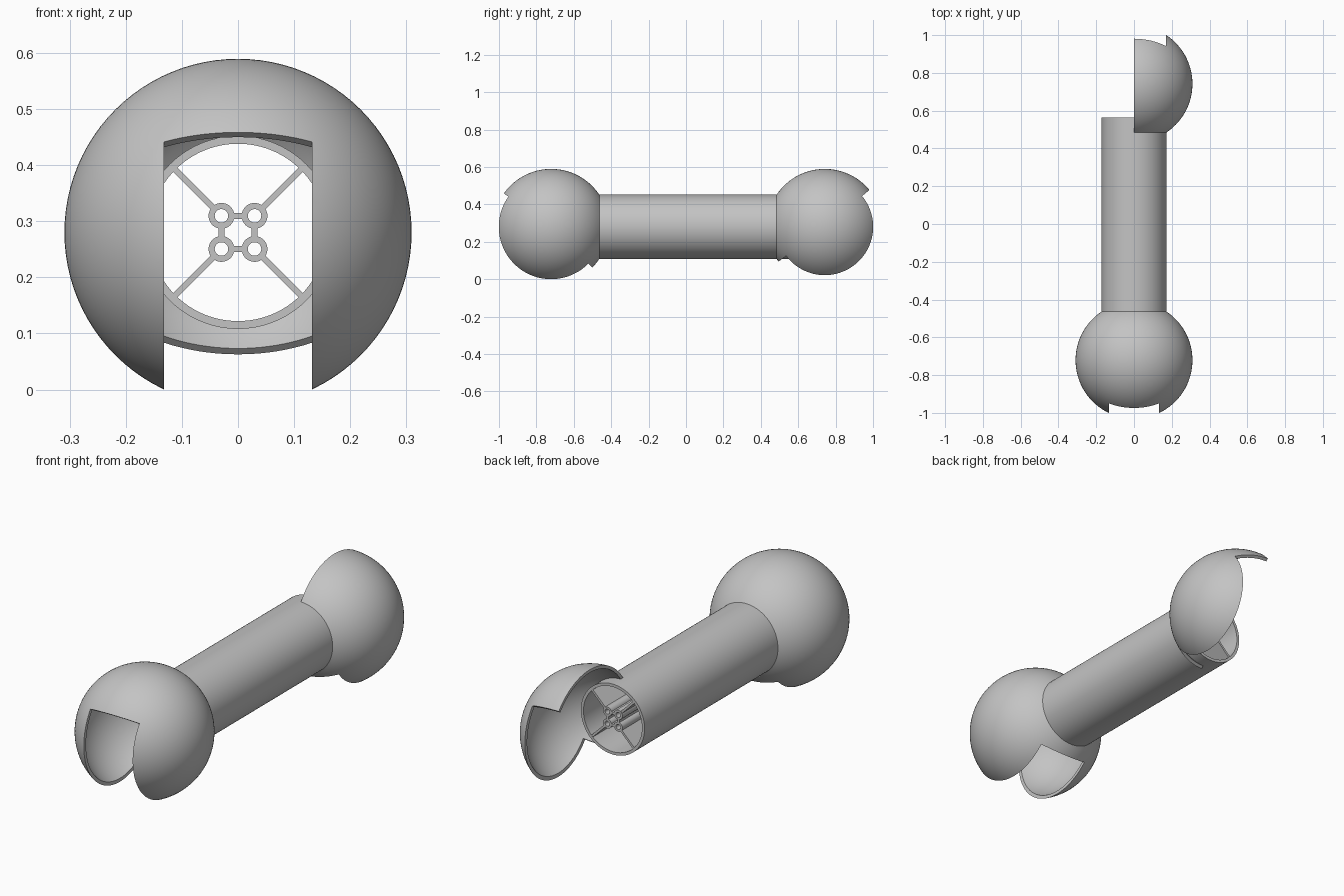
import bpy, bmesh, math
from mathutils import Matrix, Vector

cube = bpy.data.objects.get("Cube")
if cube:
    bpy.data.objects.remove(cube, do_unlink=True)

AXIS_Z = 0.28           # height of the long axis
R_OUT, R_IN = 0.3095, 0.2945
TUBE_R, BORE_R = 0.172, 0.158
Y0, Y1 = -0.544, 0.565  # tube ends

grey = bpy.data.materials.new("plain grey")
grey.use_nodes = True
colour = (0.55, 0.55, 0.55, 1)
grey.diffuse_color = colour
grey.node_tree.nodes["Principled BSDF"].inputs["Base Color"].default_value = colour


def make_object(name, bm):
    bmesh.ops.recalc_face_normals(bm, faces=bm.faces)
    mesh = bpy.data.meshes.new(name)
    bm.to_mesh(mesh)
    bm.free()
    mesh.materials.append(grey)
    ob = bpy.data.objects.new(name, mesh)
    bpy.context.collection.objects.link(ob)
    return ob


def activate(ob):
    bpy.ops.object.select_all(action='DESELECT')
    ob.select_set(True)
    bpy.context.view_layer.objects.active = ob


def smooth(ob):
    activate(ob)
    bpy.ops.object.shade_smooth_by_angle(angle=math.radians(30))


def lathe(name, profile, centre, steps):
    """Spin a closed (radius, y) profile about an axis along y."""
    bm = bmesh.new()
    vs = [bm.verts.new((r, y, 0)) for r, y in profile]
    es = [bm.edges.new((vs[i - 1], vs[i])) for i in range(len(vs))]
    bmesh.ops.spin(bm, geom=vs + es, cent=(0, 0, 0), axis=(0, 1, 0),
                   angle=2 * math.pi, steps=steps)
    bmesh.ops.remove_doubles(bm, verts=bm.verts, dist=1e-5)
    bmesh.ops.translate(bm, verts=bm.verts, vec=centre)
    return make_object(name, bm)


def pipe(name, r_out, r_in, x, z, steps):
    prof = [(r_out, Y0), (r_out, Y1), (r_in, Y1), (r_in, Y0)]
    ob = lathe(name, prof, (x, 0, z), steps)
    smooth(ob)
    return ob


def bar(name, a, b, width):
    """Rib running the tube's length, joining two (x, z) points."""
    a, b = Vector(a), Vector(b)
    d, mid = b - a, (a + b) / 2
    bm = bmesh.new()
    bmesh.ops.create_cube(bm, size=1, matrix=(
        Matrix.Translation((mid.x, (Y0 + Y1) / 2, mid.y + AXIS_Z))
        @ Matrix.Rotation(-math.atan2(d.y, d.x), 4, 'Y')
        @ Matrix.Diagonal((d.length, Y1 - Y0 - 0.002, width, 1))))
    return make_object(name, bm)


def cut(ob, cutter):
    mod = ob.modifiers.new("cut", 'BOOLEAN')
    mod.operation, mod.solver, mod.object = 'DIFFERENCE', 'EXACT', cutter
    activate(ob)
    bpy.ops.object.modifier_apply(modifier=mod.name)
    bpy.data.objects.remove(cutter, do_unlink=True)


def socket(name, cy, facing, half_width, upper, lower, halved=False):
    """Hollow ball with a tube hole and a radial slot; facing is +1 or -1 in y."""
    def arc(radius):
        start = math.asin(TUBE_R / radius)
        n = 48
        angles = [start + (math.pi - start) * i / n for i in range(n + 1)]
        return [(max(radius * math.sin(t), 0) if t < math.pi - 1e-6 else 0,
                 -facing * radius * math.cos(t)) for t in angles]
    prof = arc(R_OUT) + arc(R_IN)[::-1]
    # the two poles sit on the axis; the slot removes this area
    ob = lathe(name, prof, (0, cy, AXIS_Z), 96)

    # slot: sector in the yz plane extruded across x
    bm = bmesh.new()
    n = 8
    pts = [(0, 0)]
    for i in range(n + 1):
        t = math.radians(upper + (lower - upper) * i / n)
        pts.append((0.6 * facing * math.cos(t), 0.6 * math.sin(t)))
    face = bm.faces.new([bm.verts.new((-half_width, cy + y, AXIS_Z + z))
                         for y, z in pts])
    ext = bmesh.ops.extrude_face_region(bm, geom=[face])
    bmesh.ops.translate(bm, vec=(2 * half_width, 0, 0),
                        verts=[g for g in ext["geom"]
                               if isinstance(g, bmesh.types.BMVert)])
    cut(ob, make_object("slot_cutter", bm))

    # remove the -x half
    if halved:
        bm = bmesh.new()
        bmesh.ops.create_cube(bm, size=1, matrix=Matrix.Translation(
            (-0.4995, cy, AXIS_Z)))
        cut(ob, make_object("half_cutter", bm))
    smooth(ob)
    return ob


# Ball ends
socket("front_socket", -0.721, -1, 0.132, 35.2, -135.4)
socket("back_half_socket", 0.742, 1, 0.17, 39.5, -143, halved=True)

# Main tube
pipe("main_tube", TUBE_R, BORE_R, 0, AXIS_Z, 96)

# Inner channels, spokes and ribs
C = 0.0295
for sx in (-1, 1):
    for sz in (-1, 1):
        pipe("inner_channel", 0.023, 0.012, sx * C, AXIS_Z + sz * C, 32)
        k = math.sqrt(0.5)
        bar("spoke", (sx * 0.06 * k, sz * 0.06 * k),
            (sx * 0.162 * k, sz * 0.162 * k), 0.011)
    bar("upright_rib", (sx * C, -0.010), (sx * C, 0.010), 0.011)
    bar("cross_rib", (-0.010, sx * C), (0.010, sx * C), 0.011)
